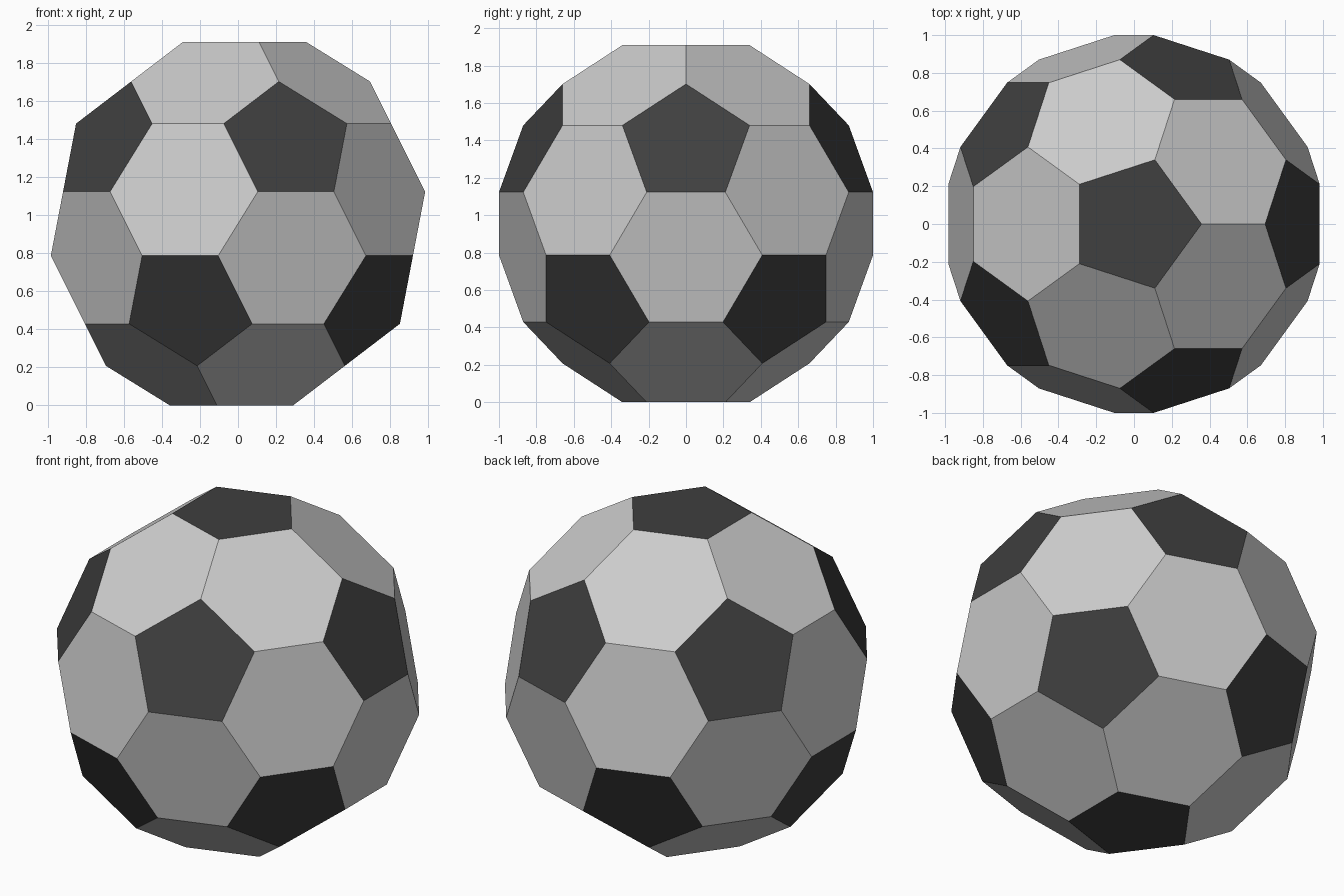
import bpy, bmesh, math
from mathutils import Matrix

if "Cube" in bpy.data.objects:
    bpy.data.objects.remove(bpy.data.objects["Cube"])

RADIUS = 1.1756   # circumradius of the untruncated icosahedron
CUT = 0.34        # share of each edge removed at both ends
HEIGHT = 2 * RADIUS * (1 - CUT * (1 - 1 / math.sqrt(5)))


def material(name, value):
    mat = bpy.data.materials.new(name)
    mat.diffuse_color = (value, value, value, 1)
    mat.use_nodes = True
    mat.node_tree.nodes["Principled BSDF"].inputs["Base Color"].default_value = mat.diffuse_color
    return mat


# Icosahedron standing on a corner, with an upper-ring corner turned towards +x
ico = bmesh.new()
bmesh.ops.create_icosphere(ico, subdivisions=1, radius=RADIUS)
ring = next(v for v in ico.verts if 0 < v.co.z < RADIUS * 0.9)
turn = -math.atan2(ring.co.y, ring.co.x)
bmesh.ops.rotate(ico, verts=ico.verts, cent=(0, 0, 0), matrix=Matrix.Rotation(turn, 3, 'Z'))

# Corner points of the ball: two on every icosahedron edge
ball = bmesh.new()
points = {}
for e in ico.edges:
    for v in e.verts:
        points[v, e] = ball.verts.new(v.co.lerp(e.other_vert(v).co, CUT))

# Grey six-sided panels, one per icosahedron face
for f in ico.faces:
    loop_points = []
    for l in f.loops:
        loop_points += [points[l.vert, l.edge], points[l.link_loop_next.vert, l.edge]]
    ball.faces.new(loop_points).material_index = 0

# Black five-sided panels, one per icosahedron corner
for v in ico.verts:
    side = v.co.orthogonal().normalized()
    up = v.co.normalized().cross(side)
    around = sorted((points[v, e] for e in v.link_edges),
                    key=lambda p: math.atan2(p.co.dot(up), p.co.dot(side)))
    ball.faces.new(around).material_index = 1

bmesh.ops.recalc_face_normals(ball, faces=ball.faces)
bmesh.ops.translate(ball, verts=ball.verts, vec=(0, 0, HEIGHT / 2))

mesh = bpy.data.meshes.new("ball")
ball.to_mesh(mesh)
ball.free()
ico.free()
mesh.materials.append(material("grey_panel", 0.8))
mesh.materials.append(material("black_panel", 0.05))
bpy.context.collection.objects.link(bpy.data.objects.new("ball", mesh))
